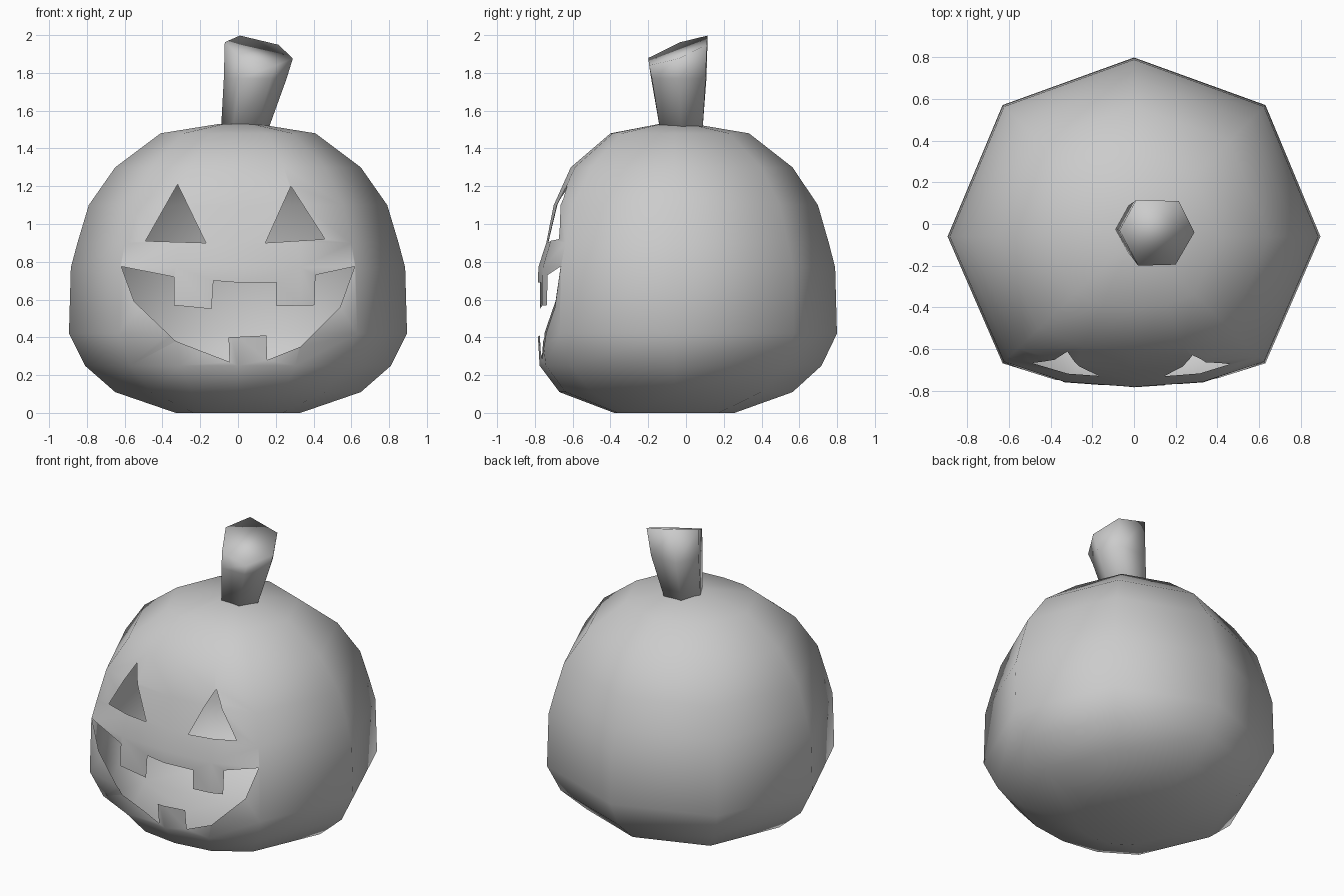
import bpy, bmesh, math
from mathutils import Vector

if "Cube" in bpy.data.objects:
    bpy.data.objects.remove(bpy.data.objects["Cube"])


def make_object(name, bm):
    bmesh.ops.recalc_face_normals(bm, faces=bm.faces)
    me = bpy.data.meshes.new(name)
    bm.to_mesh(me)
    bm.free()
    ob = bpy.data.objects.new(name, me)
    bpy.context.collection.objects.link(ob)
    return ob


def loft(name, rings):
    """Skin a stack of closed rings and cap both ends."""
    bm = bmesh.new()
    vs = [[bm.verts.new(p) for p in ring] for ring in rings]
    n = len(vs[0])
    for a, b in zip(vs, vs[1:]):
        for i in range(n):
            j = (i + 1) % n
            bm.faces.new((a[i], a[j], b[j], b[i]))
    bm.faces.new(vs[0])
    bm.faces.new(vs[-1])
    return make_object(name, bm)


def smooth(ob):
    for p in ob.data.polygons:
        p.use_smooth = True


# Pumpkin shell: eight-sided, with a flattened and slightly bulged face side
CY = -0.06


def body_ring(z, r, y_front):
    dx, dy = 0.705 * r, CY - 0.68 * r
    y_mid = dy + 0.8 * (y_front - dy)
    back = 0.705 * r
    return [(r, CY, z), (dx, CY + back, z), (0, CY + 0.96 * r, z),
            (-dx, CY + back, z), (-r, CY, z), (-dx, dy, z),
            (-0.53 * dx, y_mid, z), (0, y_front, z),
            (0.53 * dx, y_mid, z), (dx, dy, z)]


profile = [(0, .33, -.38), (.11, .65, -.67), (.25, .81, -.775),
           (.42, .895, -.785), (.77, .885, -.782), (.9, .85, -.74),
           (1.1, .79, -.70), (1.3, .65, -.61), (1.48, .41, -.40),
           (1.53, .1, -.14)]
body = loft("pumpkin_shell", [body_ring(*p) for p in profile])

# Face openings: two triangular eyes and a toothed mouth, as (x, z) outlines
left_eye = [(-.32, 1.21), (-.49, .91), (-.17, .90)]
right_eye = [(.28, 1.20), (.145, .90), (.46, .92)]
mouth = [(-.618, .775), (-.34, .72), (-.34, .57), (-.14, .55), (-.13, .70),
         (0, .69), (.205, .69), (.205, .565), (.405, .57), (.41, .73),
         (.618, .775), (.54, .56), (.33, .35), (.155, .28), (.15, .41),
         (-.05, .40), (-.045, .27), (-.33, .38), (-.55, .59)]
BACK = -0.3
for outline in (left_eye, right_eye, mouth):
    cutter = loft("opening_cutter", [[(x, y, z) for x, z in outline] for y in (-1.2, BACK)])
    cutter.hide_render = True
    mod = body.modifiers.new("opening", 'BOOLEAN')
    mod.operation = 'DIFFERENCE'
    mod.solver = 'EXACT'
    mod.object = cutter
    bpy.context.view_layer.objects.active = body
    bpy.ops.object.modifier_apply(modifier=mod.name)
    bpy.data.objects.remove(cutter)

# Remove the pocket walls so that the shell is hollow and open
bm = bmesh.new()
bm.from_mesh(body.data)
pocket = [f for f in bm.faces
          if any(abs(v.co.y - BACK) < 1e-4 and .2 < v.co.z < 1.25 for v in f.verts)]
bmesh.ops.delete(bm, geom=pocket, context='FACES')
bm.to_mesh(body.data)
bm.free()
smooth(body)

# Stem: six-sided, leaning and widening to a slanted cut
top_xy = [(-.07, -.03), (.02, -.2), (.2, -.195), (.29, -.04), (.215, .11), (.01, .115)]
base, middle, top = [], [], []
for i, (x, y) in enumerate(top_xy):
    a = math.pi + i * math.pi / 3
    b = Vector((.035 + .125 * math.cos(a), -.025 + .13 * math.sin(a), 1.5))
    t = Vector((x, y, 2.0 - .23 * x + .37 * (y - .115)))
    m = b.lerp(t, .75)
    m.z = 1.77
    base.append(b)
    middle.append(m)
    top.append(t)
stem = loft("stem", [base, middle, top])
smooth(stem)
